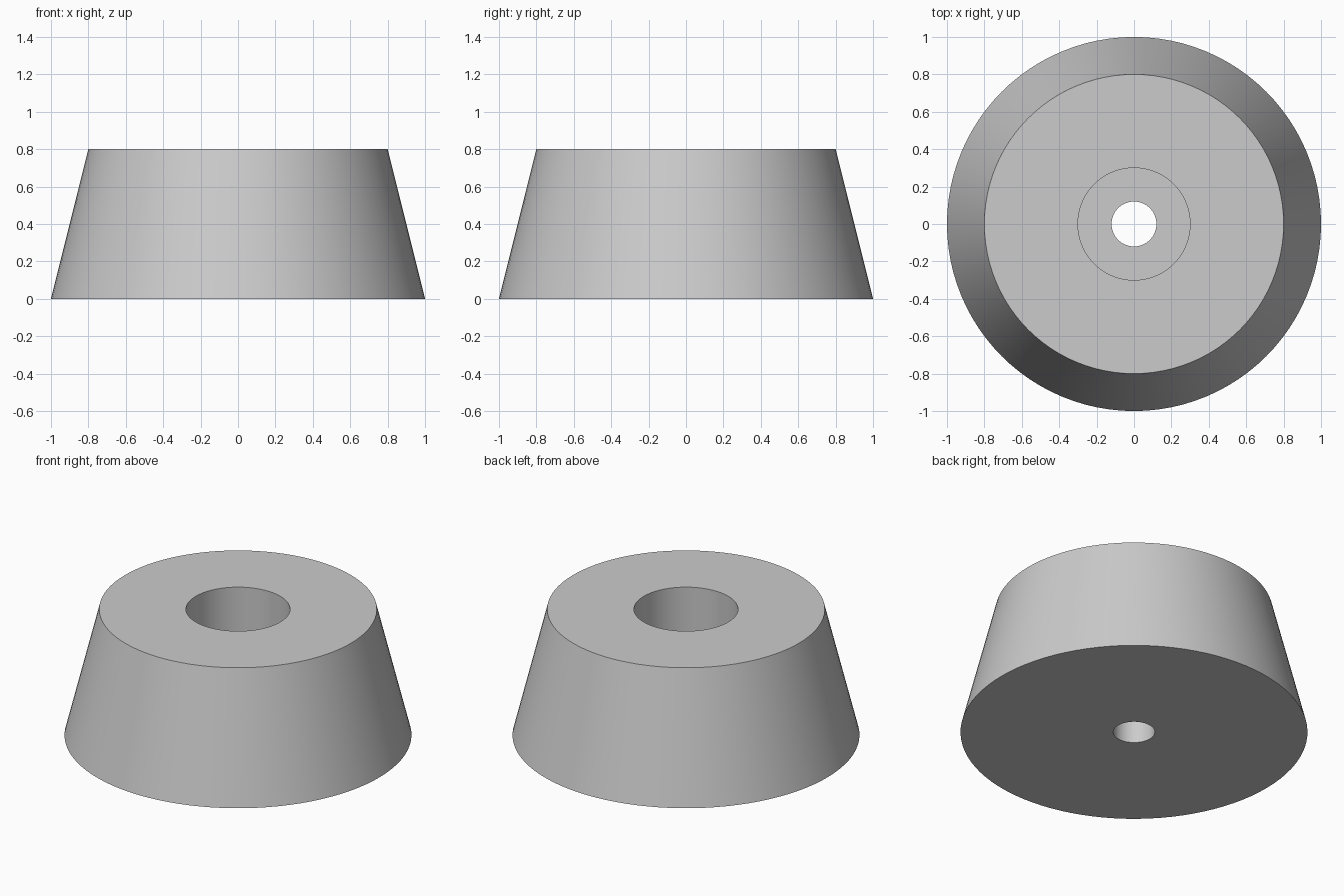
import bpy
import bmesh
import math

cube = bpy.data.objects.get("Cube")
if cube:
    bpy.data.objects.remove(cube, do_unlink=True)

SEGMENTS = 96
BASE_RADIUS, TOP_RADIUS, HEIGHT = 1.0, 0.8, 0.8
BORE_RADIUS, BORE_FLOOR = 0.3, 0.3
HOLE_RADIUS = 0.12

# Plain grey material
grey = bpy.data.materials.new("light_grey")
grey.use_nodes = True
colour = (0.6, 0.6, 0.6, 1.0)
grey.diffuse_color = colour
grey.node_tree.nodes["Principled BSDF"].inputs["Base Color"].default_value = colour


def lathe(name, profile, material):
    """Revolve a closed (radius, height) profile around the z axis."""
    bm = bmesh.new()
    rings = []
    for radius, z in profile:
        ring = []
        for i in range(SEGMENTS):
            a = math.tau * i / SEGMENTS
            ring.append(bm.verts.new((radius * math.cos(a), radius * math.sin(a), z)))
        rings.append(ring)
    for k, lower in enumerate(rings):
        upper = rings[(k + 1) % len(rings)]
        for i in range(SEGMENTS):
            j = (i + 1) % SEGMENTS
            bm.faces.new((lower[i], lower[j], upper[j], upper[i]))
    bmesh.ops.recalc_face_normals(bm, faces=bm.faces)
    mesh = bpy.data.meshes.new(name)
    bm.to_mesh(mesh)
    bm.free()
    mesh.materials.append(material)
    obj = bpy.data.objects.new(name, mesh)
    bpy.context.collection.objects.link(obj)
    return obj


# Tapered foot with a counterbored screw hole
foot = lathe("tapered_foot", [
    (HOLE_RADIUS, 0),
    (BASE_RADIUS, 0),
    (TOP_RADIUS, HEIGHT),
    (BORE_RADIUS, HEIGHT),
    (BORE_RADIUS, BORE_FLOOR),
    (HOLE_RADIUS, BORE_FLOOR),
], grey)

# Smooth walls with crisp rims
bpy.ops.object.select_all(action="DESELECT")
foot.select_set(True)
bpy.context.view_layer.objects.active = foot
bpy.ops.object.shade_smooth_by_angle(angle=math.radians(30))
